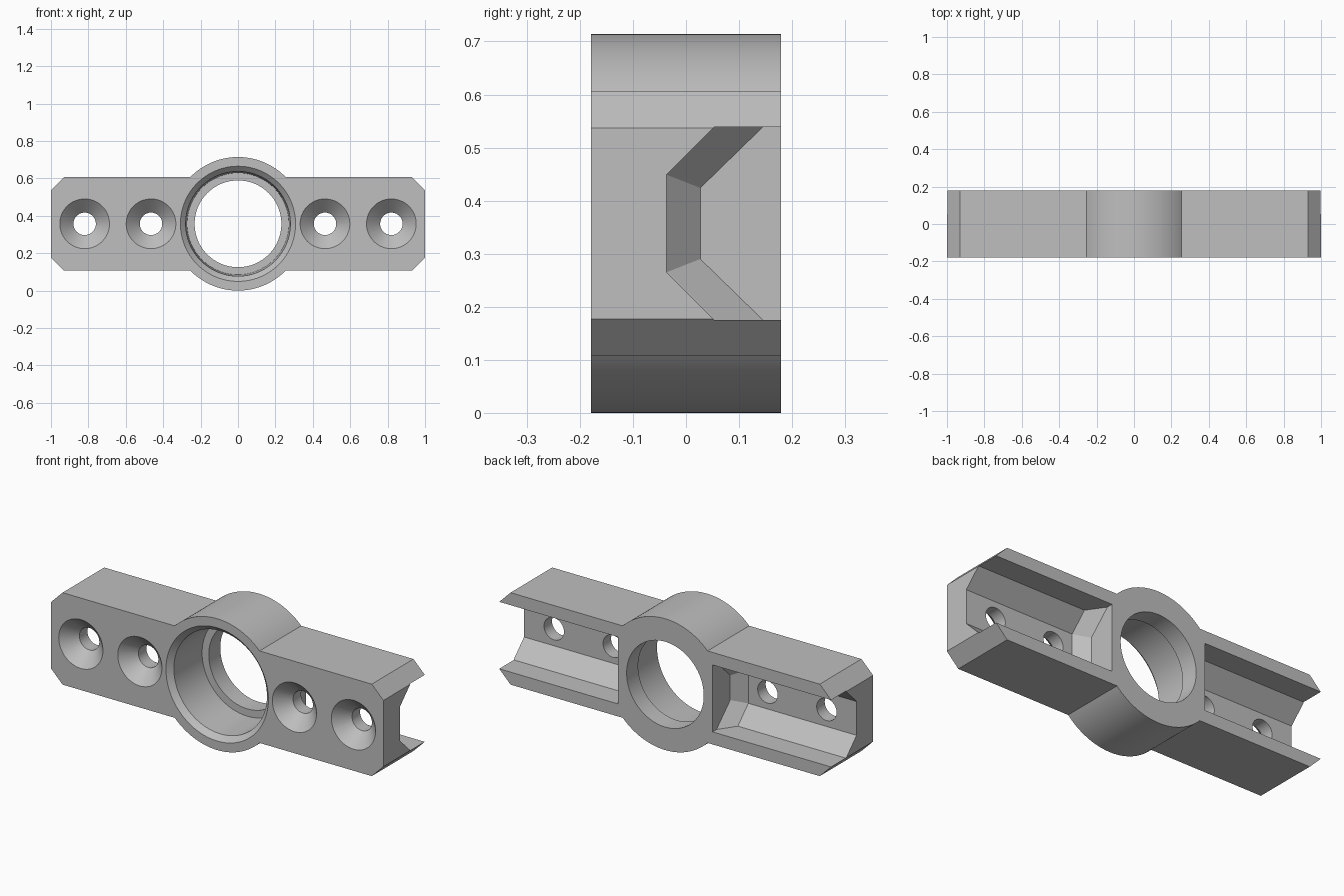
import bpy, bmesh
from math import sin, cos, asin, pi, radians
from mathutils import Vector

cube = bpy.data.objects.get("Cube")
if cube:
    bpy.data.objects.remove(cube, do_unlink=True)

DEPTH = 0.179      # half thickness front to back
RING = 0.357       # outer ring radius and height of its centre
BAR = 0.25         # half height of the bar
CHAMFER = 0.07

metal = bpy.data.materials.new("plain grey")
metal.use_nodes = True
grey = (0.52, 0.52, 0.52, 1)
metal.diffuse_color = grey
metal.node_tree.nodes["Principled BSDF"].inputs["Base Color"].default_value = grey


def add_object(name, bm):
    bmesh.ops.recalc_face_normals(bm, faces=bm.faces)
    mesh = bpy.data.meshes.new(name)
    bm.to_mesh(mesh)
    bm.free()
    mesh.materials.append(metal)
    obj = bpy.data.objects.new(name, mesh)
    bpy.context.collection.objects.link(obj)
    return obj


def lathe(name, x, profile, steps):
    """Closed solid turned about a front-to-back axis; profile is (radius, y)."""
    bm = bmesh.new()
    rings = []
    for r, y in profile:
        rings.append([bm.verts.new((x + r * cos(2 * pi * i / steps), y,
                                    RING + r * sin(2 * pi * i / steps)))
                      for i in range(steps)])
    for a, b in zip(rings, rings[1:]):
        for i in range(steps):
            j = (i + 1) % steps
            bm.faces.new((a[i], a[j], b[j], b[i]))
    bm.faces.new(rings[0])
    bm.faces.new(rings[-1])
    return add_object(name, bm)


def pocket(name, side):
    """Channel open at the back and the bar end, bevelled at its inner end."""
    bm = bmesh.new()
    wall, back = 0.182, 0.3

    def section(x, floor, corner, half_floor):
        for s in (-1, 1):
            for y, z in ((back, wall), (corner, wall), (floor, half_floor)):
                bm.verts.new((side * x, y, RING + s * z))

    section(0.285, 0.027, 0.145, 0.067)
    section(0.349, -0.037, 0.053, 0.092)
    section(1.2, -0.037, 0.053, 0.092)
    bmesh.ops.convex_hull(bm, input=bm.verts)
    bmesh.ops.dissolve_limit(bm, angle_limit=radians(1), verts=bm.verts, edges=bm.edges)
    return add_object(name, bm)


# Body: chamfered bar merged with the round hub, as one extruded outline
start = asin(BAR / RING)
arc = [start + (pi - 2 * start) * i / 40 for i in range(41)]
upper = [(1, BAR - CHAMFER), (1 - CHAMFER, BAR)]
upper += [(RING * cos(a), RING * sin(a)) for a in arc]
upper += [(CHAMFER - 1, BAR), (-1, BAR - CHAMFER)]
outline = upper + [(-x, -z) for x, z in upper]
bm = bmesh.new()
face = bm.faces.new([bm.verts.new((x, -DEPTH, RING + z)) for x, z in outline])
out = bmesh.ops.extrude_face_region(bm, geom=[face])
bmesh.ops.translate(bm, vec=Vector((0, 2 * DEPTH, 0)),
                    verts=[v for v in out["geom"] if isinstance(v, bmesh.types.BMVert)])
body = add_object("clamp_body", bm)

# Stepped centre bore with a bevelled front mouth
over = 0.05
cutters = [lathe("bore_cutter", 0, [
    (0.308 + over, -DEPTH - over), (0.28, -DEPTH + 0.028), (0.272, 0.08),
    (0.232, 0.08), (0.232, DEPTH + over)], 96)]

# Countersunk screw holes and rear channels on both sides
for side in (-1, 1):
    for x in (0.465, 0.82):
        cutters.append(lathe("screw_cutter", side * x, [
            (0.133 + over, -DEPTH - over), (0.06, -DEPTH + 0.073),
            (0.06, DEPTH + over)], 48))
    cutters.append(pocket("channel_cutter", side))

for cutter in cutters:
    cutter.hide_render = True
    mod = body.modifiers.new(cutter.name, 'BOOLEAN')
    mod.operation = 'DIFFERENCE'
    mod.solver = 'EXACT'
    mod.object = cutter

# Apply the cuts and drop the cutters
graph = bpy.context.evaluated_depsgraph_get()
graph.update()
cut_mesh = bpy.data.meshes.new_from_object(body.evaluated_get(graph))
body.modifiers.clear()
body.data = cut_mesh
for cutter in cutters:
    bpy.data.objects.remove(cutter, do_unlink=True)

bpy.ops.object.select_all(action='DESELECT')
body.select_set(True)
bpy.context.view_layer.objects.active = body
bpy.ops.object.shade_smooth_by_angle(angle=radians(25))
